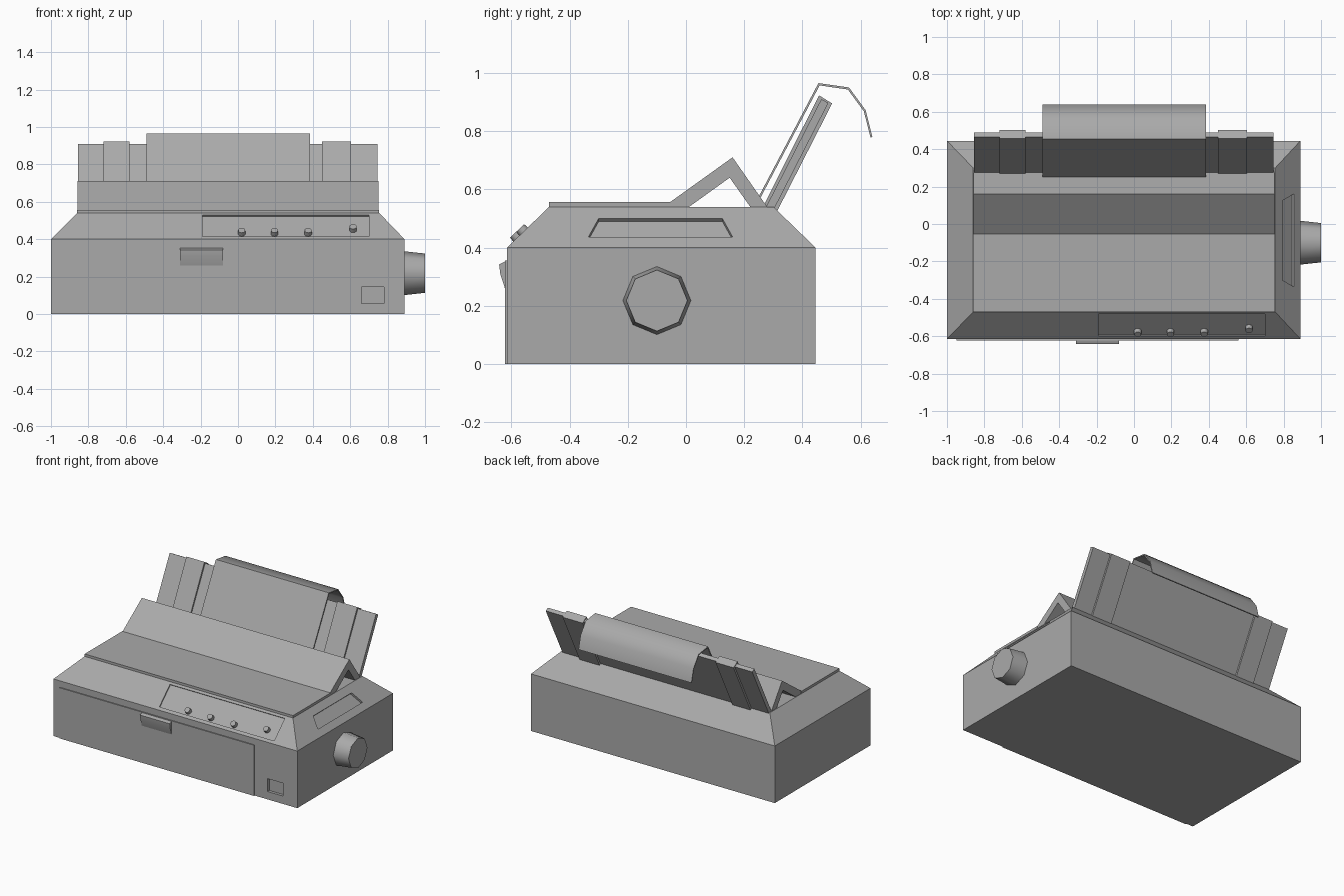
import bpy
import bmesh
from math import radians, pi
from mathutils import Matrix, Vector

cube = bpy.data.objects.get("Cube")
if cube:
    bpy.data.objects.remove(cube, do_unlink=True)

grey = bpy.data.materials.new("mid_grey")
grey.use_nodes = True
GREY = (0.4, 0.4, 0.4, 1)
grey.diffuse_color = GREY
grey.node_tree.nodes["Principled BSDF"].inputs["Base Color"].default_value = GREY


def finish(name, bm):
    bmesh.ops.recalc_face_normals(bm, faces=bm.faces)
    mesh = bpy.data.meshes.new(name)
    bm.to_mesh(mesh)
    bm.free()
    mesh.materials.append(grey)
    ob = bpy.data.objects.new(name, mesh)
    bpy.context.collection.objects.link(ob)
    return ob


def extrude(name, points, vector):
    """Solid made by sweeping a flat outline along a vector."""
    bm = bmesh.new()
    face = bm.faces.new([bm.verts.new(p) for p in points])
    moved = bmesh.ops.extrude_face_region(bm, geom=[face], use_keep_orig=True)["geom"]
    bmesh.ops.translate(bm, vec=vector, verts=[v for v in moved if isinstance(v, bmesh.types.BMVert)])
    return finish(name, bm)


def prism(name, profile, x0, x1):
    """Side profile of (y, z) points swept across x."""
    return extrude(name, [(x0, y, z) for y, z in profile], (x1 - x0, 0, 0))


def box(name, x0, x1, y0, y1, z0, z1):
    return prism(name, [(y0, z0), (y1, z0), (y1, z1), (y0, z1)], x0, x1)


def cone(name, r1, r2, depth, sides, matrix):
    bm = bmesh.new()
    bmesh.ops.create_cone(bm, cap_ends=True, segments=sides, radius1=r1, radius2=r2,
                          depth=depth, matrix=matrix)
    return finish(name, bm)


def smooth(ob, angle):
    bpy.ops.object.select_all(action="DESELECT")
    ob.select_set(True)
    bpy.context.view_layer.objects.active = ob
    bpy.ops.object.shade_smooth_by_angle(angle=radians(angle))


def cut(ob, cutter):
    mod = ob.modifiers.new("recess", "BOOLEAN")
    mod.operation, mod.solver, mod.object = "DIFFERENCE", "EXACT", cutter
    bpy.context.view_layer.objects.active = ob
    bpy.ops.object.modifier_apply(modifier=mod.name)
    bpy.data.objects.remove(cutter, do_unlink=True)


# Housing: box with a tapered upper part
LEFT, RIGHT, FRONT, BACK = -1, 0.89, -0.615, 0.445
TOP_LEFT, TOP_RIGHT, TOP_FRONT, TOP_BACK = -0.86, 0.755, -0.47, 0.30
WAIST, DECK = 0.40, 0.54
bm = bmesh.new()
rings = []
for x0, x1, y0, y1, z in ((LEFT, RIGHT, FRONT, BACK, 0), (LEFT, RIGHT, FRONT, BACK, WAIST),
                          (TOP_LEFT, TOP_RIGHT, TOP_FRONT, TOP_BACK, DECK)):
    rings.append([bm.verts.new((x, y, z)) for x, y in ((x0, y0), (x1, y0), (x1, y1), (x0, y1))])
bm.faces.new(rings[0])
bm.faces.new(rings[-1])
for low, high in zip(rings, rings[1:]):
    for i in range(4):
        j = (i + 1) % 4
        bm.faces.new((low[i], low[j], high[j], high[i]))
housing = finish("housing", bm)


def front_slope(x, z):
    t = (z - WAIST) / (DECK - WAIST)
    return Vector((x, FRONT + t * (TOP_FRONT - FRONT), z))


def right_slope(y, z):
    t = (z - WAIST) / (DECK - WAIST)
    return Vector((RIGHT + t * (TOP_RIGHT - RIGHT), y, z))


front_normal = Vector((0, WAIST - DECK, TOP_FRONT - FRONT)).normalized()
right_normal = Vector((DECK - WAIST, 0, RIGHT - TOP_RIGHT)).normalized()

# Recesses: control panel, side grip and power switch
corners = [(-0.19, 0.415), (0.70, 0.415), (0.70, 0.528), (-0.19, 0.528)]
depth = 0.008
cut(housing, extrude("panel_cutter", [front_slope(x, z) - front_normal * depth for x, z in corners],
                     front_normal * 0.05))
corners = [(-0.335, 0.437), (0.16, 0.437), (0.125, 0.50), (-0.30, 0.50)]
cut(housing, extrude("grip_cutter", [right_slope(y, z) - right_normal * 0.015 for y, z in corners],
                     right_normal * 0.05))
cut(housing, box("switch_cutter", 0.66, 0.78, FRONT - 0.05, FRONT + 0.02, 0.055, 0.145))

# Control buttons
turn = front_normal.to_track_quat("Z", "Y").to_matrix().to_4x4()
for i, (x, z) in enumerate(((0.02, 0.435), (0.195, 0.435), (0.375, 0.435), (0.615, 0.455))):
    place = Matrix.Translation(front_slope(x, z) + front_normal * 0.004) @ turn
    smooth(cone(f"button_{i + 1}", 0.021, 0.019, 0.026, 10, place), 40)

# Front door and its pull
box("front_door", -0.95, 0.56, FRONT - 0.007, FRONT + 0.01, 0, 0.355)
pull = prism("door_pull", [(-0.61, 0.352), (-0.622, 0.352), (-0.642, 0.342), (-0.638, 0.31),
                           (-0.622, 0.26), (-0.61, 0.26)], -0.31, -0.08)
smooth(pull, 30)

# Flat lid and raised folded cover
box("flat_lid", TOP_LEFT, TOP_RIGHT, TOP_FRONT, -0.05, DECK - 0.01, 0.557)
prism("folded_cover", [(-0.08, 0.538), (0.16, 0.71), (0.28, 0.538), (0.222, 0.538),
                       (0.15, 0.64), (0.008, 0.538)], -0.857, 0.752)

# Sloping paper rest with two sliding guides
prism("paper_rest", [(0.27, 0.53), (0.465, 0.91), (0.489, 0.897), (0.296, 0.52)], -0.855, 0.745)
for name, x0, x1 in (("right_guide", -0.72, -0.58), ("left_guide", 0.45, 0.605)):
    prism(name, [(0.257, 0.525), (0.457, 0.923), (0.502, 0.895), (0.308, 0.515)], x0, x1)

# Curling sheet of paper
outer = [(0.234, 0.545), (0.455, 0.965), (0.56, 0.95), (0.617, 0.872), (0.64, 0.78)]
inner = [(0.634, 0.778), (0.611, 0.868), (0.556, 0.943), (0.459, 0.957), (0.242, 0.545)]
smooth(prism("paper_sheet", outer + inner, -0.49, 0.385), 50)

# Paper feed knob
knob_place = Matrix.Translation((0.94, -0.1, 0.218)) @ Matrix.Rotation(pi / 2, 4, "Y")
smooth(cone("feed_knob", 0.118, 0.105, 0.12, 8, knob_place), 50)
